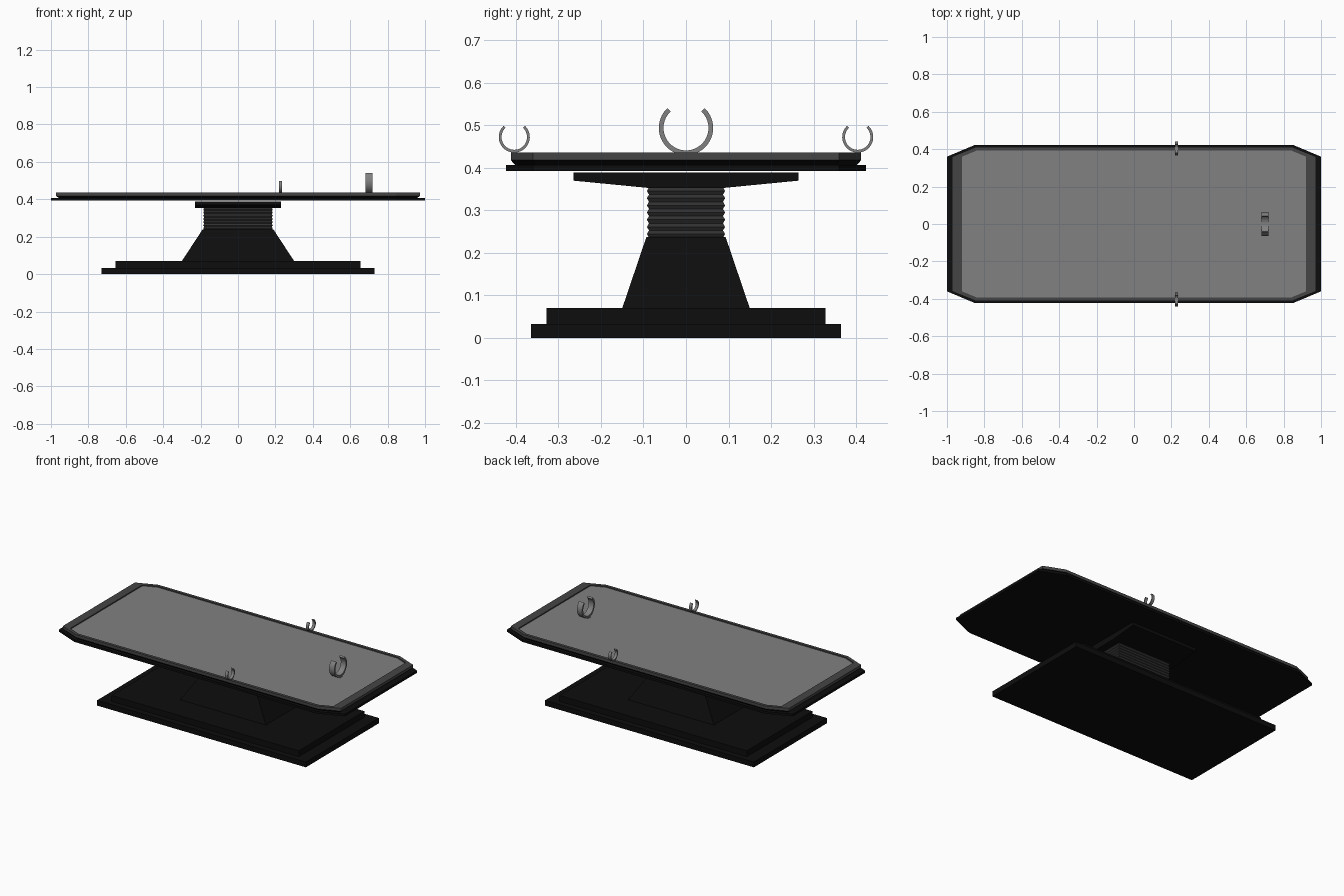
import bpy, bmesh
from math import sin, cos, radians

if "Cube" in bpy.data.objects:
    bpy.data.objects.remove(bpy.data.objects["Cube"])


def material(name, v):
    m = bpy.data.materials.new(name)
    m.diffuse_color = (v, v, v, 1)
    m.use_nodes = True
    m.node_tree.nodes["Principled BSDF"].inputs["Base Color"].default_value = m.diffuse_color
    return m


BLACK = material("black_metal", 0.004)
DARK = material("dark_rubber", 0.03)
RIM = material("rim_grey", 0.06)
GREY = material("pad_grey", 0.22)


def finish(name, bm, mat):
    bmesh.ops.recalc_face_normals(bm, faces=bm.faces)
    me = bpy.data.meshes.new(name)
    bm.to_mesh(me)
    bm.free()
    me.materials.append(mat)
    ob = bpy.data.objects.new(name, me)
    bpy.context.collection.objects.link(ob)
    return ob


def rect(x, y):
    return [(x, y), (-x, y), (-x, -y), (x, -y)]


def octagon(x, y, cx, cy):
    # x, y: half sizes; cx, cy: where the chamfers start
    q = [(x, cy), (cx, y)]
    return (q + [(-a, b) for a, b in reversed(q)]
            + [(-a, -b) for a, b in q] + [(a, -b) for a, b in reversed(q)])


def loft(name, sections, mat):
    # stack of (z, outline) sections, capped at both ends
    bm = bmesh.new()
    rows = [[bm.verts.new((x, y, z)) for x, y in pts] for z, pts in sections]
    n = len(rows[0])
    for a, b in zip(rows, rows[1:]):
        for i in range(n):
            j = (i + 1) % n
            bm.faces.new((a[i], a[j], b[j], b[i]))
    bm.faces.new(rows[0][::-1])
    bm.faces.new(rows[-1])
    return finish(name, bm, mat)


def clamp(name, x, y, z, r_out, r_in, half_w, gap=43, steps=28):
    # open ring in the yz plane, gap at the top
    bm = bmesh.new()
    rows = []
    for i in range(steps + 1):
        a = radians(gap + (360 - 2 * gap) * i / steps)
        rows.append([bm.verts.new((x + dx, y + r * sin(a), z + r * cos(a)))
                     for r, dx in ((r_out, -half_w), (r_out, half_w),
                                   (r_in, half_w), (r_in, -half_w))])
    for a, b in zip(rows, rows[1:]):
        for i in range(4):
            j = (i + 1) % 4
            bm.faces.new((a[i], a[j], b[j], b[i]))
    bm.faces.new(rows[0])
    bm.faces.new(rows[-1][::-1])
    ob = finish(name, bm, GREY)
    bpy.context.view_layer.objects.active = ob
    ob.select_set(True)
    bpy.ops.object.shade_smooth_by_angle()
    ob.select_set(False)


# stepped base and tapered pedestal
base = rect(0.73, 0.365)
step = rect(0.655, 0.328)
loft("base", [(0, base), (0.033, base), (0.033, step), (0.07, step)], BLACK)
loft("pedestal", [(0.07, rect(0.30, 0.15)), (0.238, rect(0.19, 0.093))], BLACK)

# bellows
folds = 7
z0, z1 = 0.236, 0.354
bellows = []
for i in range(2 * folds + 1):
    d = 0.0 if i % 2 else 0.005
    bellows.append((z0 + (z1 - z0) * i / (2 * folds), rect(0.186 - d, 0.092 - d)))
loft("bellows", bellows, DARK)

# wedge-shaped support under the top
loft("top_support", [(0.353, rect(0.23, 0.09)), (0.37, rect(0.23, 0.265)),
                     (0.389, rect(0.23, 0.265))], BLACK)

# table top: slab, flared underside, rim, recessed pad
slab = octagon(1.0, 0.423, 0.85, 0.36)
outer = octagon(0.973, 0.412, 0.845, 0.36)
inner = octagon(0.92, 0.394, 0.838, 0.36)
under = octagon(0.957, 0.402, 0.84, 0.355)
loft("table_slab", [(0.393, slab), (0.407, slab)], BLACK)
loft("rim_underside", [(0.407, under), (0.418, outer)], BLACK)
loft("rim", [(0.418, outer), (0.436, outer), (0.436, inner), (0.428, inner)], RIM)
loft("table_pad", [(0.420, inner), (0.429, inner)], GREY)

# restraint clamps
clamp("head_clamp", 0.70, 0, 0.494, 0.064, 0.053, 0.018)
for side, name in ((-1, "front_wrist_clamp"), (1, "back_wrist_clamp")):
    clamp(name, 0.227, side * 0.404, 0.4725, 0.0365, 0.030, 0.009)
foot = rect(0.023, 0.013)
loft("head_clamp_foot", [(0.427, [(x + 0.70, y) for x, y in foot]),
                         (0.434, [(x + 0.70, y) for x, y in foot])], GREY)
